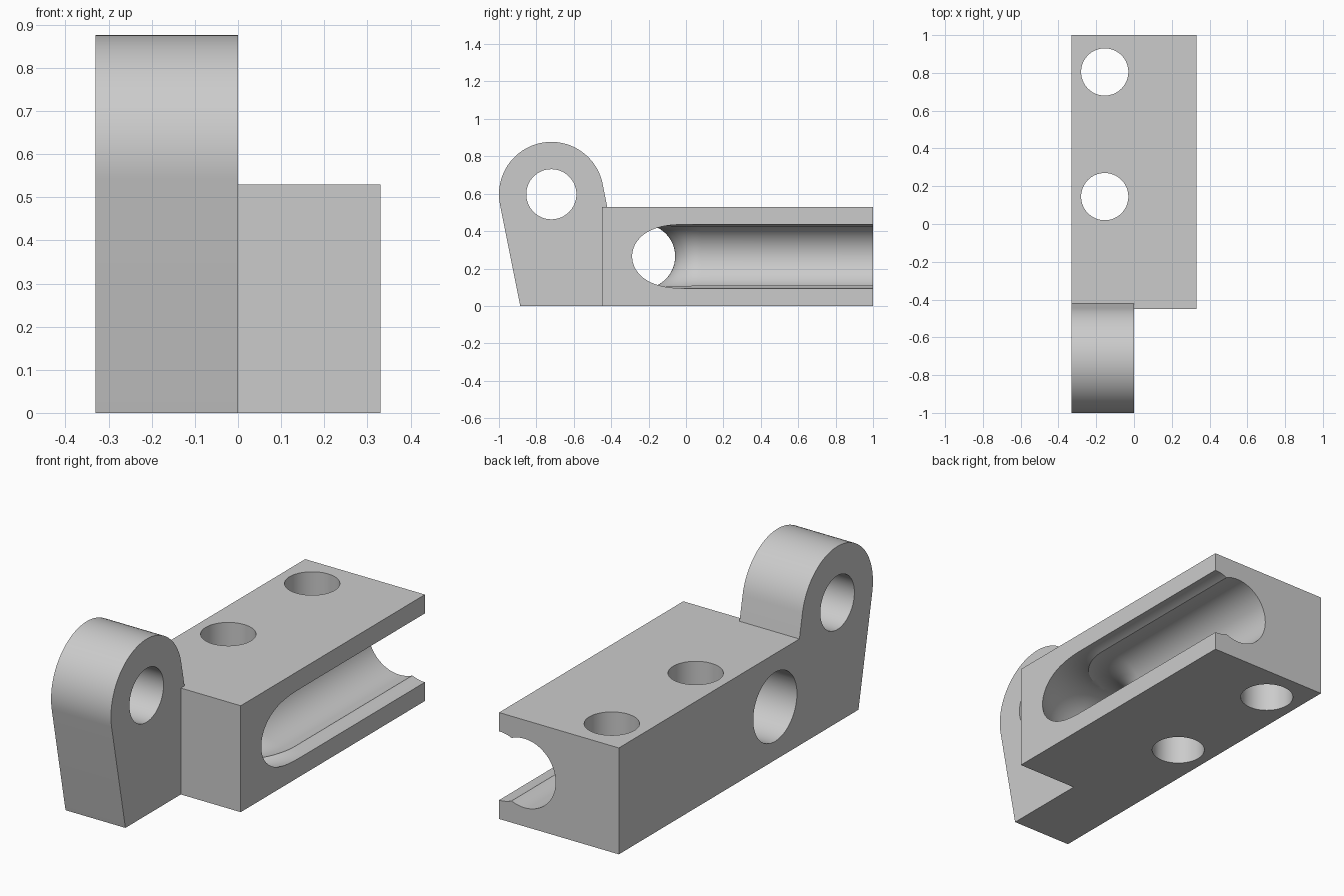
import bpy, bmesh
from math import sin, cos, pi, atan2, radians
from mathutils import Vector, Matrix

cube = bpy.data.objects.get("Cube")
if cube:
    bpy.data.objects.remove(cube, do_unlink=True)

grey = bpy.data.materials.new("plain grey")
grey.use_nodes = True
grey.diffuse_color = (0.6, 0.6, 0.6, 1)
grey.node_tree.nodes["Principled BSDF"].inputs["Base Color"].default_value = (0.6, 0.6, 0.6, 1)


def make_object(name, bm):
    bmesh.ops.recalc_face_normals(bm, faces=bm.faces)
    mesh = bpy.data.meshes.new(name)
    bm.to_mesh(mesh)
    bm.free()
    mesh.materials.append(grey)
    ob = bpy.data.objects.new(name, mesh)
    bpy.context.collection.objects.link(ob)
    return ob


def prism(name, outline, x0, x1):
    """Extrude a (y, z) outline along x."""
    bm = bmesh.new()
    face = bm.faces.new([bm.verts.new((x0, y, z)) for y, z in outline])
    new = bmesh.ops.extrude_face_region(bm, geom=[face])["geom"]
    verts = [g for g in new if isinstance(g, bmesh.types.BMVert)]
    bmesh.ops.translate(bm, verts=verts, vec=(x1 - x0, 0, 0))
    return make_object(name, bm)


def cylinder(name, centre, radius, length, axis):
    bm = bmesh.new()
    turn = Matrix.Rotation(pi / 2, 4, "Y") if axis == "X" else Matrix()
    bmesh.ops.create_cone(bm, cap_ends=True, segments=64, radius1=radius, radius2=radius,
                          depth=length, matrix=Matrix.Translation(centre) @ turn)
    return make_object(name, bm)


def pipe(name, path, radius, sides=64):
    """Sweep a circle along a path that lies in a horizontal plane."""
    bm = bmesh.new()
    rings = []
    for i, p in enumerate(path):
        along = (path[min(i + 1, len(path) - 1)] - path[max(i - 1, 0)]).normalized()
        if i < 2:
            along = Vector((0, -1, 0))
        elif i > len(path) - 3:
            along = Vector((-1, 0, 0))
        side = along.cross(Vector((0, 0, 1)))
        rings.append([bm.verts.new(p + radius * (side * cos(a) + Vector((0, 0, sin(a)))))
                      for a in (2 * pi * k / sides for k in range(sides))])
    for a, b in zip(rings, rings[1:]):
        for k in range(sides):
            n = (k + 1) % sides
            bm.faces.new((a[k], a[n], b[n], b[k]))
    bm.faces.new(rings[0])
    bm.faces.new(rings[-1])
    return make_object(name, bm)


def combine(target, other, operation):
    mod = target.modifiers.new(operation, "BOOLEAN")
    mod.object, mod.operation, mod.solver = other, operation, "EXACT"
    bpy.ops.object.select_all(action="DESELECT")
    bpy.context.view_layer.objects.active = target
    target.select_set(True)
    bpy.ops.object.modifier_apply(modifier=mod.name)
    bpy.data.objects.remove(other, do_unlink=True)


HALF, TOP, FRONT, BACK = 0.33, 0.53, -0.45, 1.0

# Main block
body = prism("bracket_body", [(FRONT, 0), (BACK, 0), (BACK, TOP), (FRONT, TOP)], -HALF, HALF)

# Leaning lug with a round top, merged into the block
lug_y, lug_z, lug_r, lean = -0.72, 0.597, 0.28, 0.2
tilt = atan2(lean, 1)
arc = [(lug_y + lug_r * cos(t), lug_z + lug_r * sin(t))
       for t in (tilt + pi * k / 40 for k in range(41))]
foot = [(y + lean * z, 0) for y, z in (arc[-1], arc[0])]
combine(body, prism("lug", arc + foot, -HALF, 0), "UNION")

# Lug hole and the two upright bolt holes
combine(body, cylinder("lug_hole", (-0.2, lug_y, lug_z), 0.134, 1, "X"), "DIFFERENCE")
for y in (0.145, 0.805):
    combine(body, cylinder("bolt_hole", (-0.155, y, 0.25), 0.125, 1, "Z"), "DIFFERENCE")

# Side channel: a bent round passage, and a second one shifted out to open the side
bend, bend_y, mid = 0.31, 0.08, 0.265
for x, radius in ((0.19, 0.172), (HALF, 0.1715)):
    path = [Vector((x, 1.3, mid))]
    for k in range(25):
        t = pi / 2 * k / 24
        path.append(Vector((x - bend + bend * cos(t), bend_y - bend * sin(t), mid)))
    path.append(Vector((-0.6, bend_y - bend, mid)))
    combine(body, pipe("channel", path, radius), "DIFFERENCE")

bpy.ops.object.shade_smooth_by_angle(angle=radians(25))
